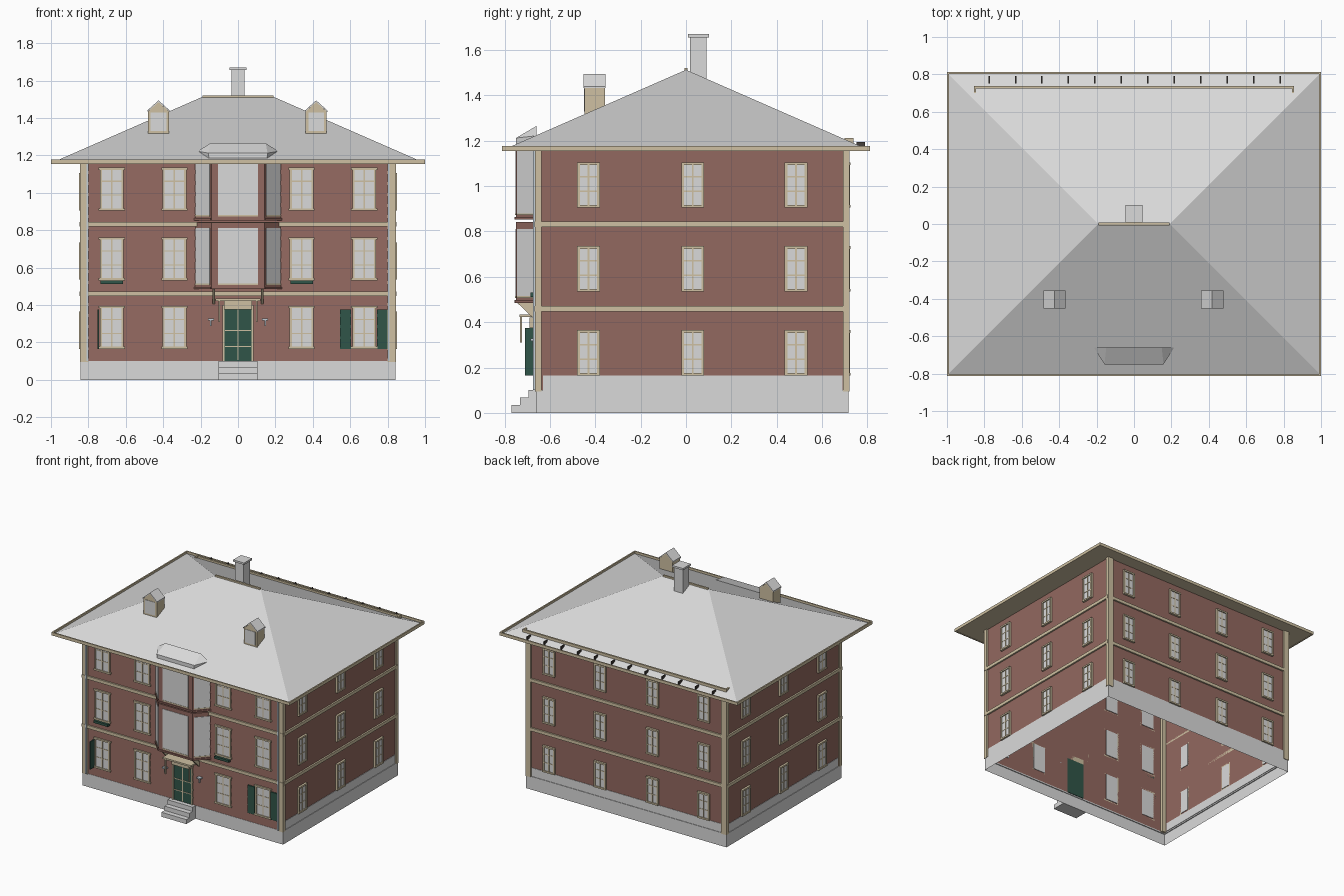
import bpy, bmesh
from mathutils import Vector

if "Cube" in bpy.data.objects:
    bpy.data.objects.remove(bpy.data.objects["Cube"], do_unlink=True)


def material(name, rgb):
    m = bpy.data.materials.new(name)
    m.use_nodes = True
    m.diffuse_color = (*rgb, 1)
    m.node_tree.nodes["Principled BSDF"].inputs["Base Color"].default_value = (*rgb, 1)
    return m


GREY = material("pale grey", (0.7, 0.7, 0.7))
BRICK = material("brick red", (0.29, 0.14, 0.115))
TRIM = material("sand trim", (0.62, 0.53, 0.36))
GREEN = material("dark green", (0.03, 0.09, 0.065))
METAL = material("blue grey metal", (0.55, 0.62, 0.68))
IRON = material("dark iron", (0.06, 0.05, 0.045))


def finish(name, bm, *mats):
    bmesh.ops.recalc_face_normals(bm, faces=bm.faces)
    me = bpy.data.meshes.new(name)
    bm.to_mesh(me)
    bm.free()
    for m in mats:
        me.materials.append(m)
    ob = bpy.data.objects.new(name, me)
    bpy.context.collection.objects.link(ob)
    return ob


def add_prism(bm, bottom, offset):
    lo = [bm.verts.new(p) for p in bottom]
    hi = [bm.verts.new(Vector(p) + Vector(offset)) for p in bottom]
    bm.faces.new(lo)
    bm.faces.new(hi)
    for i in range(len(lo)):
        j = (i + 1) % len(lo)
        bm.faces.new((lo[i], lo[j], hi[j], hi[i]))


def boxes(name, mat, items):
    bm = bmesh.new()
    for x0, x1, y0, y1, z0, z1 in items:
        add_prism(bm, [(x0, y0, z0), (x1, y0, z0), (x1, y1, z0), (x0, y1, z0)], (0, 0, z1 - z0))
    return finish(name, bm, mat)


def prism(name, mat, plan, z0, z1):
    bm = bmesh.new()
    add_prism(bm, [(x, y, z0) for x, y in plan], (0, 0, z1 - z0))
    return finish(name, bm, mat)


def ring(name, mat, x, y0, y1, z0, z1):
    # open tube of four walls
    bm = bmesh.new()
    plan = [(-x, y0), (x, y0), (x, y1), (-x, y1)]
    for a, b in zip(plan, plan[1:] + plan[:1]):
        bm.faces.new([bm.verts.new(p) for p in ((*a, z0), (*b, z0), (*b, z1), (*a, z1))])
    bmesh.ops.remove_doubles(bm, verts=bm.verts, dist=1e-5)
    return finish(name, bm, mat)


WX, WF, WB = 0.835, -0.655, 0.71


def on_wall(side, u0, u1, z0, z1, d0, d1):
    # box on a wall: u runs along it, d is the distance out of it
    if side == "front":
        return (u0, u1, WF - d1, WF - d0, z0, z1)
    if side == "back":
        return (u0, u1, WB + d0, WB + d1, z0, z1)
    if side == "left":
        return (WX + d0, WX + d1, u0, u1, z0, z1)
    return (-WX - d1, -WX - d0, u0, u1, z0, z1)


# Walls, plinth and trim
ring("walls", BRICK, WX, WF, WB, 0.1, 1.16)
ring("plinth", GREY, 0.842, -0.662, 0.717, 0, 0.1)
boxes("plinth_ledge", GREY, [(-0.842, 0.842, -0.662, WF, 0.09, 0.1), (-0.842, 0.842, WB, 0.717, 0.09, 0.1),
                             (-0.842, -WX, WF, WB, 0.09, 0.1), (WX, 0.842, WF, WB, 0.09, 0.1)])
boxes("base_bands", GREY, [on_wall("left", -0.63, 0.69, 0.1, 0.165, -0.004, 0.003),
                           on_wall("right", -0.63, 0.69, 0.1, 0.165, -0.004, 0.003),
                           on_wall("back", -0.8, 0.8, 0.1, 0.165, -0.004, 0.003)])
boxes("corner_boards", TRIM, [(x, x + 0.045, y, y + 0.03, 0.095, 1.16)
                              for x in (-0.845, 0.8) for y in (-0.667, 0.692)])
belts = []
for z in (0.447, 0.82):
    belts += [on_wall("front", -0.845, 0.845, z, z + 0.024, 0, 0.014),
              on_wall("back", -0.845, 0.845, z, z + 0.024, 0, 0.012)]
    belts += [on_wall(s, -0.66, 0.715, z, z + 0.024, 0, 0.012) for s in ("left", "right")]
boxes("belt_courses", TRIM, belts)

# Lapped siding on the front
bm = bmesh.new()
rows, z0, z1 = 18, 0.1, 1.16
for i in range(rows):
    lo = z0 + (z1 - z0) * i / rows
    hi = z0 + (z1 - z0) * (i + 1) / rows
    add_prism(bm, [(-0.8, WF, lo), (-0.8, WF - 0.005, lo), (-0.8, WF - 0.001, hi), (-0.8, WF, hi)], (1.6, 0, 0))
finish("front_siding", bm, BRICK)


# Windows
def windows(side, centres, sills, w, h):
    panes, frames = [], []
    t, hw = 0.012, w / 2
    for u in centres:
        for z in sills:
            panes.append(on_wall(side, u - hw + t, u + hw - t, z + t, z + h - t, -0.004, 0.008))
            for s in (-1, 1):
                e = u + s * (hw - t / 2)
                frames.append(on_wall(side, e - t / 2, e + t / 2, z, z + h, 0, 0.014))
            extra = 0.006 if side == "front" else 0
            for a in (z, z + h - t):
                frames.append(on_wall(side, u - hw - extra, u + hw + extra, a, a + t, 0, 0.016))
            frames.append(on_wall(side, u - 0.004, u + 0.004, z + t, z + h - t, 0, 0.011))
            for f in (0.36, 0.68):
                frames.append(on_wall(side, u - hw + t, u + hw - t, z + h * f - 0.003, z + h * f + 0.003, 0, 0.01))
    boxes(side + "_window_panes", GREY, panes)
    boxes(side + "_window_frames", TRIM, frames)


windows("front", (-0.675, -0.34, 0.34, 0.675), (0.165, 0.532, 0.905), 0.128, 0.23)
for side in ("left", "right"):
    windows(side, (-0.43, 0.03, 0.485), (0.165, 0.535, 0.905), 0.1, 0.2)
windows("back", (-0.65, -0.22, 0.22, 0.65), (0.165, 0.535, 0.905), 0.1, 0.2)
boxes("flower_boxes", GREEN, [on_wall("front", u - 0.06, u + 0.06, 0.512, 0.53, 0, 0.03) for u in (-0.675, 0.34)])
boxes("shutters", GREEN, [on_wall("front", 0.545, 0.605, 0.165, 0.375, 0, 0.012),
                          on_wall("front", 0.742, 0.8, 0.165, 0.375, 0, 0.012),
                          on_wall("front", -0.75, -0.742, 0.165, 0.375, 0, 0.055)])

# Door, hood, lamps and steps
boxes("door", GREEN, [on_wall("front", -0.075, 0.075, 0.1, 0.38, -0.004, 0.009)])
boxes("door_bars", TRIM, [on_wall("front", -0.004, 0.004, 0.105, 0.375, 0, 0.012)] +
      [on_wall("front", -0.07, 0.07, z, z + 0.006, 0, 0.012) for z in (0.175, 0.26)])
boxes("door_frame", TRIM, [on_wall("front", -0.084, -0.073, 0.1, 0.4, 0, 0.016),
                           on_wall("front", 0.073, 0.084, 0.1, 0.4, 0, 0.016),
                           on_wall("front", -0.075, 0.075, 0.375, 0.42, 0, 0.035),
                           on_wall("front", -0.12, 0.12, 0.422, 0.434, 0, 0.08)])
boxes("hood_hangers", TRIM, [on_wall("front", x - 0.004, x + 0.004, 0.31, 0.43, 0.068, 0.078) for x in (-0.1, 0.1)])
lamps = []
for x in (-0.145, 0.145):
    lamps += [on_wall("front", x - 0.016, x + 0.016, 0.318, 0.328, 0, 0.03),
              on_wall("front", x - 0.004, x + 0.004, 0.288, 0.318, 0.01, 0.022)]
boxes("wall_lamps", METAL, lamps)
boxes("front_steps", GREY, [(-0.105, 0.105, y, -0.66, 0, z)
                            for y, z in ((-0.77, 0.034), (-0.733, 0.067), (-0.695, 0.1))])
boxes("downspouts", METAL, [on_wall("front", x - 0.005, x + 0.005, 0.1, 1.16, 0.012, 0.02) for x in (-0.806, 0.806)])

# Two-storey bay
plan = [Vector((-0.232, WF)), Vector((-0.143, -0.75)), Vector((0.143, -0.75)), Vector((0.232, WF))]


def bay_strip(name, mat, k, t0, t1, za, zb, depth):
    a, b = plan[k], plan[k + 1]
    d = b - a
    n = Vector((d.y, -d.x)).normalized() * depth
    p, q = a + d * t0, a + d * t1
    prism(name, mat, [p, q, q + n, p + n], za, zb)


for level, za, zb, ga, gb in (("lower", 0.485, 0.842, 0.515, 0.812), ("upper", 0.852, 1.165, 0.88, 1.16)):
    prism(level + "_bay", BRICK, plan, za, zb)
    for k, label, e in ((0, "right", 0.07), (1, "front", 0.125), (2, "left", 0.07)):
        bay_strip(f"{level}_bay_{label}_glass", GREY, k, e, 1 - e, ga, gb, 0.003)
        bay_strip(f"{level}_bay_{label}_sill", BRICK, k, 0, 1, za, za + 0.012, 0.006)
        bay_strip(f"{level}_bay_{label}_sill_trim", TRIM, k, e, 1 - e, ga - 0.008, ga, 0.005)
bm = bmesh.new()
for x in (-0.136, 0.124):
    add_prism(bm, [(x, WF, 0.4), (x, WF, 0.486), (x, -0.745, 0.486)], (0.012, 0, 0))
finish("bay_brackets", bm, TRIM)
bm = bmesh.new()
for s in (-1, 1):
    for p in ((0.21, -0.66, 1.2), (0.155, -0.75, 1.18), (0.158, -0.75, 1.212), (0.215, -0.66, 1.222), (0.148, -0.66, 1.265)):
        bm.verts.new((s * p[0], p[1], p[2]))
bmesh.ops.convex_hull(bm, input=bm.verts)
finish("bay_roof", bm, GREY)

# Hipped roof with soffit and fascia
EX, EY, EZ, RX, RZ = 0.992, 0.802, 1.162, 0.19, 1.513
bm = bmesh.new()
c = [bm.verts.new((x * EX, y * EY, EZ)) for x, y in ((-1, -1), (1, -1), (1, 1), (-1, 1))]
r = [bm.verts.new((x, 0, RZ)) for x in (-RX, RX)]
for f in ((c[0], c[1], r[1], r[0]), (c[1], c[2], r[1]), (c[2], c[3], r[0], r[1]), (c[3], c[0], r[0])):
    bm.faces.new(f)
finish("roof", bm, GREY)
boxes("soffit", TRIM, [(-EX, EX, -EY, EY, 1.157, 1.161)])
boxes("fascia", TRIM, [(-1, 1, -0.812, -0.802, 1.155, 1.178), (-1, 1, 0.802, 0.812, 1.155, 1.178),
                       (-1, -0.99, -0.802, 0.802, 1.155, 1.178), (0.99, 1, -0.802, 0.802, 1.155, 1.178)])
boxes("ridge_cap", TRIM, [(-RX, RX, -0.007, 0.007, 1.505, 1.521)])

# Chimney
boxes("chimney", GREY, [(-0.036, 0.036, 0.017, 0.09, 1.46, 1.656), (-0.046, 0.046, 0.008, 0.102, 1.656, 1.67)])

# Dormers
for label, x in (("right", -0.425), ("left", 0.418)):
    bm = bmesh.new()
    add_prism(bm, [(x - 0.056, -0.447, 1.315), (x + 0.056, -0.447, 1.315), (x + 0.056, -0.447, 1.435),
                   (x, -0.447, 1.485), (x - 0.056, -0.447, 1.435)], (0, 0.09, 0))
    finish(label + "_dormer", bm, TRIM)
    bm = bmesh.new()
    for s in (-1, 1):
        add_prism(bm, [(x, -0.451, 1.485), (x + s * 0.06, -0.451, 1.432), (x + s * 0.06, -0.451, 1.44),
                       (x, -0.451, 1.494)], (0, 0.096, 0))
    finish(label + "_dormer_roof", bm, GREY)
    boxes(label + "_dormer_window", GREY, [(x - 0.042, x + 0.042, -0.45, -0.446, 1.33, 1.43)])

# Snow rail at the back eave
boxes("snow_rail", TRIM, [(-0.855, 0.855, 0.724, 0.738, 1.19, 1.21)] +
      [(x - 0.006, x + 0.006, 0.7, 0.738, 1.19, 1.212) for x in (-0.85, 0.85)])
boxes("snow_rail_brackets", IRON, [(x - 0.004, x + 0.004, 0.752, 0.79, 1.165, 1.195)
                                   for x in (-0.775 + 0.1415 * i for i in range(12))])
